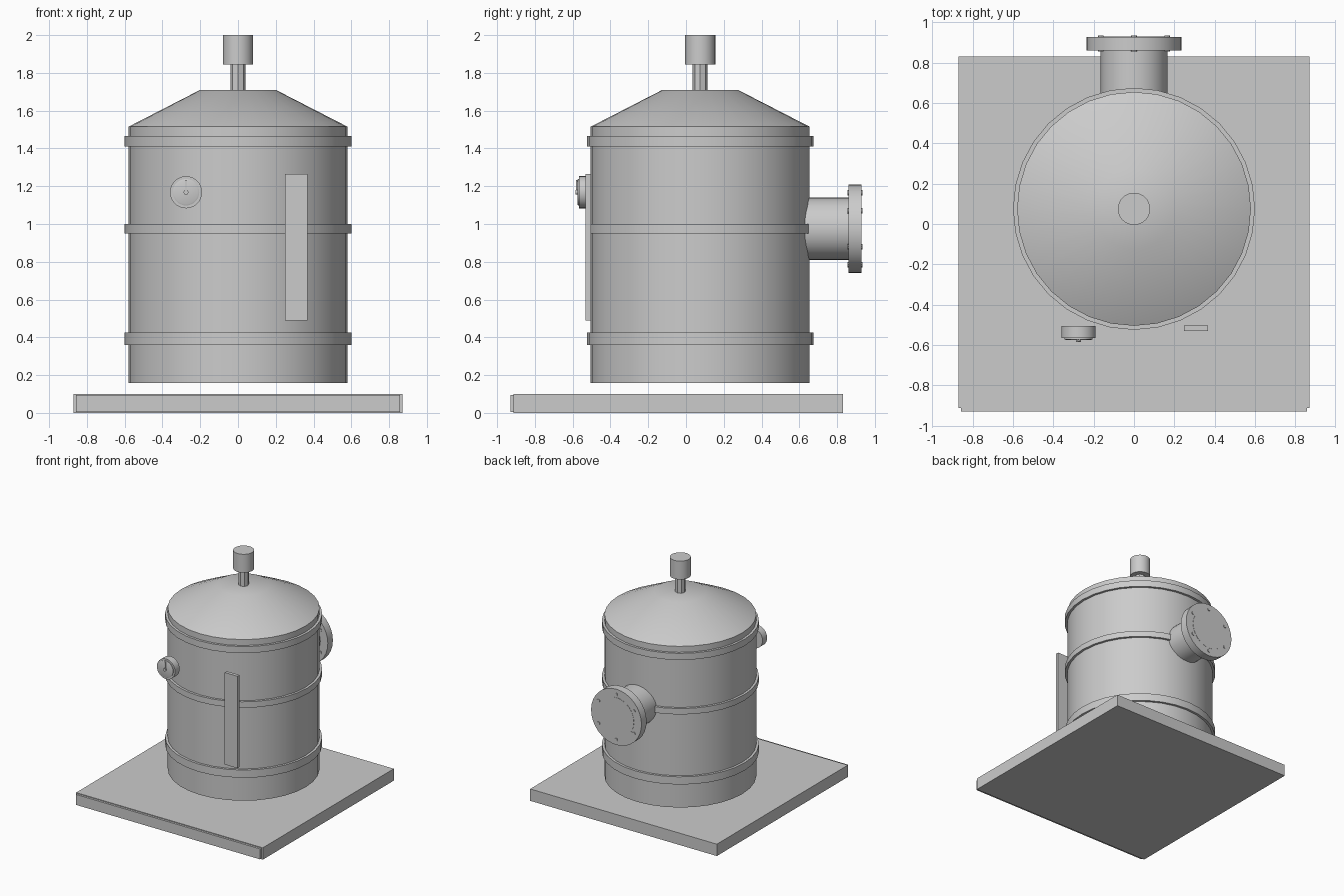
import bpy
import bmesh
import math
from mathutils import Matrix, Vector

default_cube = bpy.data.objects.get("Cube")
if default_cube:
    bpy.data.objects.remove(default_cube, do_unlink=True)

GREY = (0.6, 0.6, 0.6, 1.0)
grey = bpy.data.materials.new("plain grey")
grey.use_nodes = True
grey.diffuse_color = GREY
for node in grey.node_tree.nodes:
    if node.type == "BSDF_PRINCIPLED":
        node.inputs["Base Color"].default_value = GREY

TANK_Y = 0.075                                   # the tank sits behind the centre
UPRIGHT = Matrix.Identity(4)
TO_BACK = Matrix.Rotation(-math.pi / 2, 4, "X")  # local z points to +y
TO_FRONT = Matrix.Rotation(math.pi / 2, 4, "X")  # local z points to -y


def finish(name, bm, matrix=UPRIGHT, smooth=True):
    """Turn a bmesh into a named, shaded object."""
    bmesh.ops.recalc_face_normals(bm, faces=bm.faces)
    bm.transform(matrix)
    mesh = bpy.data.meshes.new(name)
    bm.to_mesh(mesh)
    bm.free()
    mesh.materials.append(grey)
    obj = bpy.data.objects.new(name, mesh)
    bpy.context.collection.objects.link(obj)
    if smooth:
        bpy.ops.object.select_all(action="DESELECT")
        obj.select_set(True)
        bpy.context.view_layer.objects.active = obj
        bpy.ops.object.shade_smooth_by_angle(angle=math.radians(35))
    return obj


def lathe(name, profile, place, turn=UPRIGHT, sides=32, closed=False):
    """Spin (radius, height) points; cap the ends, or close into a ring."""
    bm = bmesh.new()
    rings = []
    for radius, height in profile:
        rings.append([bm.verts.new((radius * math.cos(a), radius * math.sin(a), height))
                      for a in (math.tau * i / sides for i in range(sides))])
    pairs = list(zip(rings, rings[1:]))
    if closed:
        pairs.append((rings[-1], rings[0]))
    else:
        bm.faces.new(rings[0])
        bm.faces.new(rings[-1])
    for low, high in pairs:
        for i in range(sides):
            j = (i + 1) % sides
            bm.faces.new((low[i], low[j], high[j], high[i]))
    return finish(name, bm, Matrix.Translation(Vector(place)) @ turn)


def box(name, low, high):
    """Box between two corners."""
    bm = bmesh.new()
    bmesh.ops.create_cube(bm, size=1)
    low, high = Vector(low), Vector(high)
    matrix = Matrix.Translation((low + high) / 2) @ Matrix.Diagonal((*(high - low), 1))
    return finish(name, bm, matrix, smooth=False)


# Base slab with a thin strip along its front
box("base_plate", (-0.87, -0.912, 0), (0.87, 0.832, 0.10))
box("base_front_strip", (-0.857, -0.93, 0.006), (0.857, -0.91, 0.094))

# Tank body, conical roof and hoops
axis = (0, TANK_Y, 0)
lathe("tank_body", [(0.58, 0.157), (0.58, 1.515)], axis)
lathe("tank_roof", [(0.58, 1.515), (0.20, 1.71)], axis)
for name, low, high in (("lower_hoop", 0.36, 0.425),
                        ("middle_hoop", 0.95, 1.0),
                        ("upper_hoop", 1.41, 1.465)):
    lathe(name, [(0.575, low), (0.60, low), (0.60, high), (0.575, high)],
          axis, closed=True)

# Top valve
lathe("valve_stem", [(0.04, 1.68), (0.04, 1.85)], axis, sides=8)
lathe("valve_cap", [(0.08, 1.845), (0.08, 2.0)], axis)

# Rear outlet with a bolted flange
OUTLET_Z = 0.975
lathe("outlet_pipe", [(0.165, 0.5), (0.165, 0.93)], (0, 0, OUTLET_Z), TO_BACK)
lathe("outlet_flange", [(0.235, 0.86), (0.235, 0.928)], (0, 0, OUTLET_Z), TO_BACK)
for i in range(6):
    angle = math.pi / 2 + math.tau * i / 6
    place = (0.19 * math.cos(angle), 0, OUTLET_Z + 0.19 * math.sin(angle))
    lathe(f"flange_bolt_{i + 1}", [(0.014, 0.855), (0.014, 0.934)], place, TO_BACK, sides=8)

# Front gauge
GAUGE = (-0.275, 0, 1.168)
lathe("gauge_body", [(0.085, 0.505), (0.085, 0.566)], GAUGE, TO_FRONT)
lathe("gauge_face", [(0.07, 0.56), (0.07, 0.572), (0.062, 0.575)], GAUGE, TO_FRONT)
lathe("gauge_hub", [(0.013, 0.57), (0.013, 0.586)], GAUGE, TO_FRONT, sides=12)
box("gauge_needle", (-0.281, -0.582, 1.168), (-0.269, -0.57, 1.232))

# Front level indicator
box("level_indicator", (0.248, -0.531, 0.49), (0.367, -0.503, 1.265))
